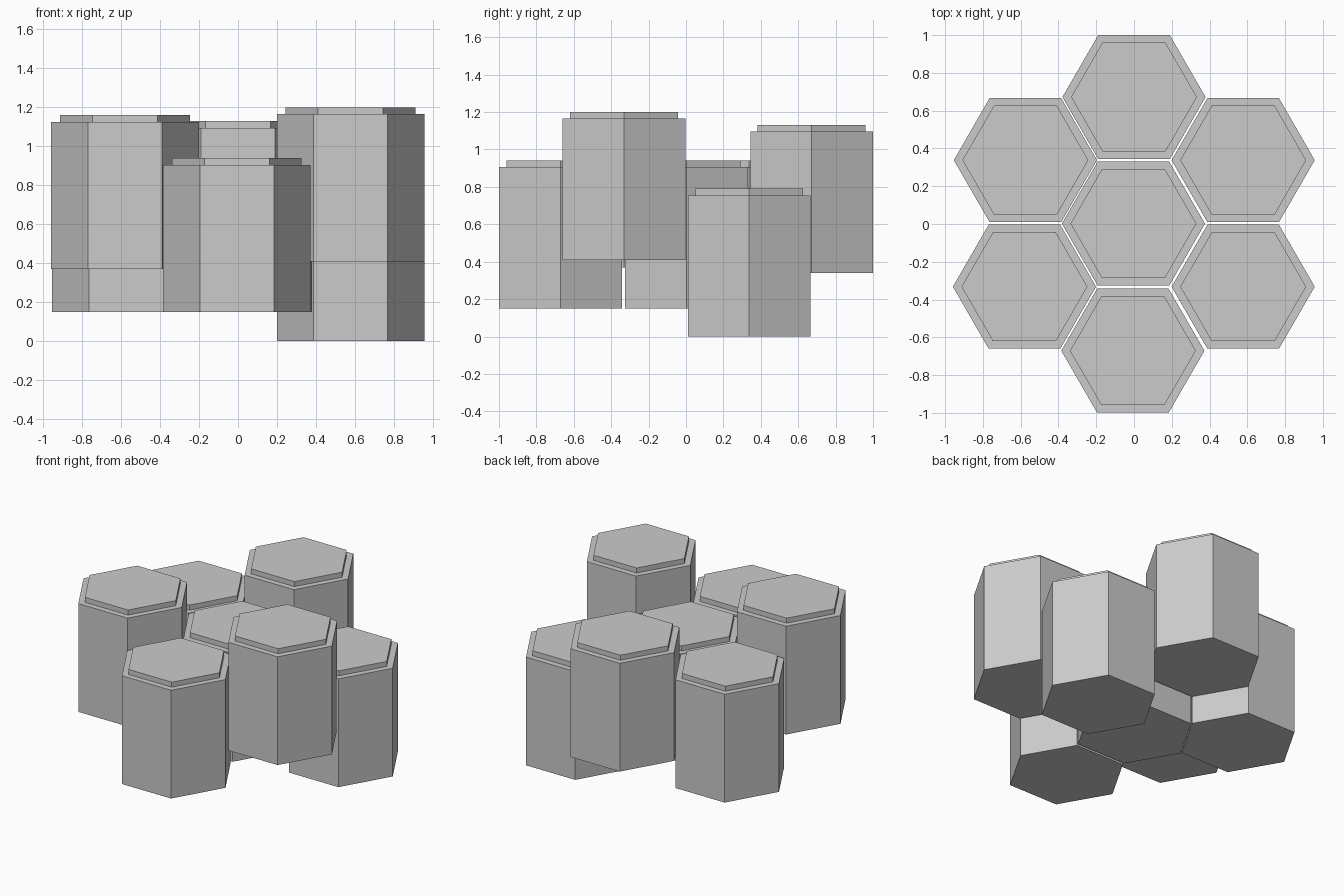
import bpy, bmesh, math

if "Cube" in bpy.data.objects:
    bpy.data.objects.remove(bpy.data.objects["Cube"])

R_BODY, R_CAP = 0.379, 0.333      # corner radii of column and raised top
H_BODY, H_CAP = 0.755, 0.035


def ring(bm, radius, z):
    return [bm.verts.new((radius * math.cos(math.radians(60 * i)),
                          radius * math.sin(math.radians(60 * i)), z))
            for i in range(6)]


def hex_column(name, x, y, z):
    """Hexagonal column with a smaller raised hexagonal top."""
    bm = bmesh.new()
    rings = [ring(bm, R_BODY, 0), ring(bm, R_BODY, H_BODY),
             ring(bm, R_CAP, H_BODY), ring(bm, R_CAP, H_BODY + H_CAP)]
    for low, high in zip(rings, rings[1:]):
        for i in range(6):
            j = (i + 1) % 6
            bm.faces.new((low[i], low[j], high[j], high[i]))
    bm.faces.new(rings[0][::-1])
    bm.faces.new(rings[-1])
    mesh = bpy.data.meshes.new(name)
    bm.to_mesh(mesh)
    bm.free()
    obj = bpy.data.objects.new(name, mesh)
    obj.location = (x, y, z)
    bpy.context.collection.objects.link(obj)


# Seven columns in a honeycomb: centre and base height
columns = {
    "centre_column": (-0.003, 0.002, 0.15),
    "front_column": (-0.006, -0.671, 0.15),
    "back_column": (0.0, 0.672, 0.34),
    "front_left_column": (-0.58, -0.332, 0.37),
    "front_right_column": (0.578, -0.332, 0.41),
    "back_left_column": (-0.575, 0.338, 0.15),
    "back_right_column": (0.578, 0.338, 0.0),
}
for name, pos in columns.items():
    hex_column(name, *pos)
